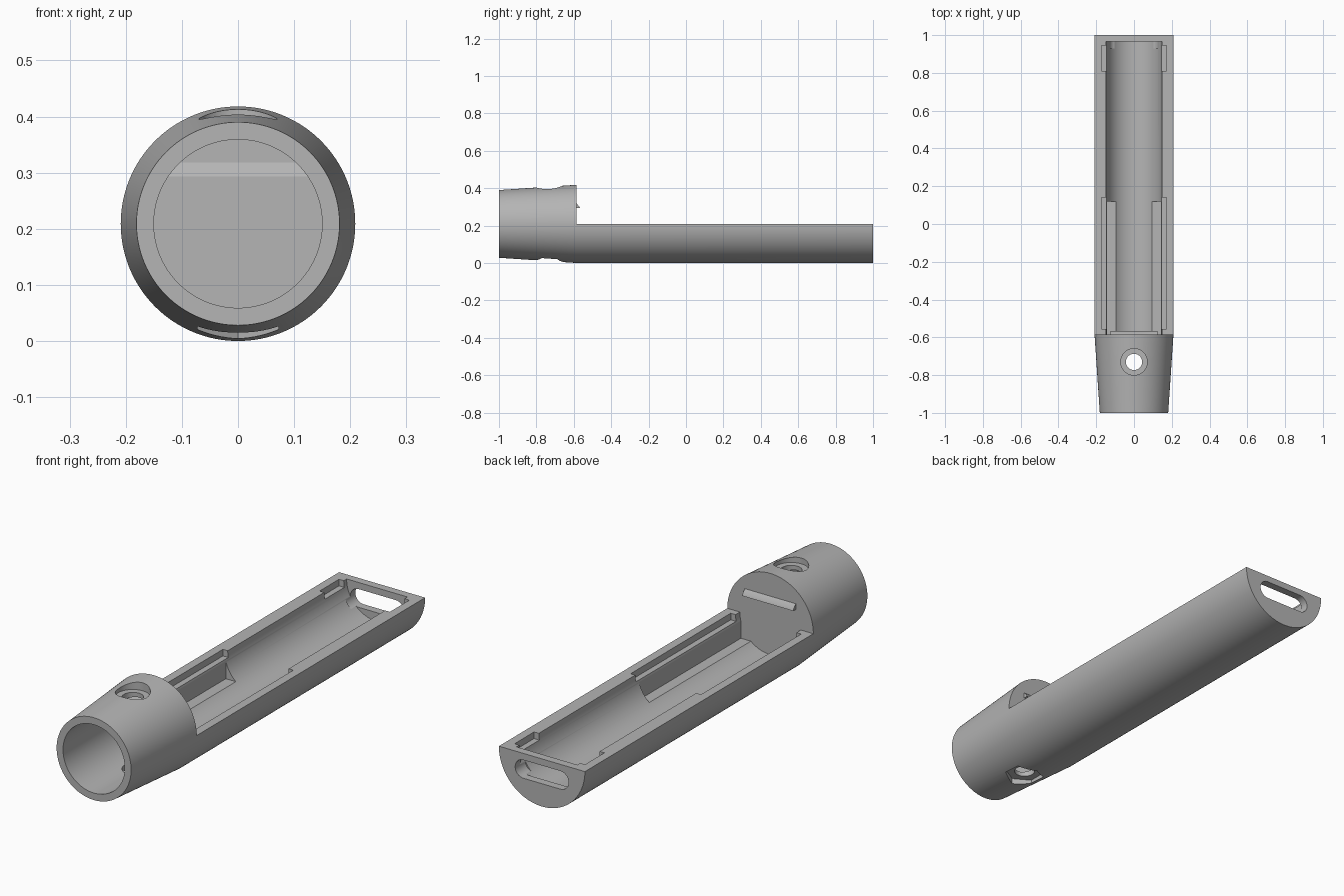
import bpy, bmesh, math
from mathutils import Matrix

old = bpy.data.objects.get("Cube")
if old:
    bpy.data.objects.remove(old)

R = 0.209          # outer radius and height of the axis
STEP = -0.585      # where the socket meets the open tray

grey = bpy.data.materials.new("plain grey")
grey.use_nodes = True
grey.diffuse_color = (0.46, 0.46, 0.46, 1)
grey.node_tree.nodes["Principled BSDF"].inputs["Base Color"].default_value = (0.46, 0.46, 0.46, 1)


def finish(name, bm):
    bmesh.ops.recalc_face_normals(bm, faces=bm.faces)
    mesh = bpy.data.meshes.new(name)
    bm.to_mesh(mesh)
    bm.free()
    mesh.materials.append(grey)
    ob = bpy.data.objects.new(name, mesh)
    bpy.context.collection.objects.link(ob)
    return ob


def lathe(name, rings, sides=128):
    """Solid turned around the long axis from (y, radius) rings."""
    bm = bmesh.new()
    loops = []
    for y, r in rings:
        loops.append([bm.verts.new((r * math.cos(2 * math.pi * i / sides), y,
                                    R + r * math.sin(2 * math.pi * i / sides)))
                      for i in range(sides)])
    for a, b in zip(loops, loops[1:]):
        for i in range(sides):
            j = (i + 1) % sides
            bm.faces.new((a[i], a[j], b[j], b[i]))
    bm.faces.new(loops[0])
    bm.faces.new(loops[-1])
    return finish(name, bm)


def box(name, x0, x1, y0, y1, z0, z1):
    bm = bmesh.new()
    place = (Matrix.Translation(((x0 + x1) / 2, (y0 + y1) / 2, (z0 + z1) / 2))
             @ Matrix.Diagonal((x1 - x0, y1 - y0, z1 - z0, 1)))
    bmesh.ops.create_cube(bm, size=1, matrix=place)
    return finish(name, bm)


def post(name, r, z0, z1, sides):
    """Upright cylinder or prism at the screw position."""
    bm = bmesh.new()
    bmesh.ops.create_cone(bm, cap_ends=True, segments=sides, radius1=r, radius2=r, depth=z1 - z0,
                          matrix=Matrix.Translation((0, -0.73, (z0 + z1) / 2)))
    return finish(name, bm)


def prism(name, outline, offset):
    """Extrude a closed outline of 3D points by an offset."""
    bm = bmesh.new()
    face = bm.faces.new([bm.verts.new(p) for p in outline])
    moved = bmesh.ops.extrude_face_region(bm, geom=[face])["geom"]
    bmesh.ops.translate(bm, vec=offset, verts=[v for v in moved if isinstance(v, bmesh.types.BMVert)])
    return finish(name, bm)


def combine(target, tool, operation="DIFFERENCE"):
    mod = target.modifiers.new("cut", "BOOLEAN")
    mod.operation = operation
    mod.solver = "EXACT"
    mod.object = tool
    bpy.context.view_layer.objects.active = target
    bpy.ops.object.modifier_apply(modifier=mod.name)
    bpy.data.objects.remove(tool)


# Outer shell: tapered socket, then straight tray cut at half height
body = lathe("handle_body", [(-1, 0.181), (STEP, R), (1, R)])
combine(body, box("tray_opening", -0.4, 0.4, STEP, 1.2, R, 0.6))

# Tray hollow: round trough, squared front compartment, rim pockets
combine(body, lathe("trough", [(STEP, 0.148), (0.965, 0.148)]))
combine(body, box("front_compartment", -0.143, 0.143, STEP, 0.12, 0.095, 0.3))
for side in (-1, 1):
    for y0, y1 in ((-0.555, 0.14), (0.81, 0.945)):
        x0, x1 = sorted((side * 0.12, side * 0.171))
        combine(body, box("rim_pocket", x0, x1, y0, y1, 0.18, 0.3))

# Rounded slot through the end wall
slot = []
for k in range(34):
    a = math.pi * (k if k < 17 else k - 1) / 16 - math.pi / 2
    shift = 0.09 if k < 17 else -0.09
    slot.append((shift + 0.04 * math.cos(a), 0.93, 0.14 + 0.04 * math.sin(a)))
combine(body, prism("end_slot", slot, (0, 0.2, 0)))

# Socket bore with a sloped step in its end wall
combine(body, lathe("bore", [(-1.1, 0.15), (-0.62, 0.15)]))
recess = lathe("bore_step", [(-0.64, 0.15), (-0.604, 0.15)])
combine(recess, prism("slope", [(-0.3, -0.7, 0), (-0.3, -0.5, 0), (-0.3, -0.5, 0.318),
                                (-0.3, -0.604, 0.318), (-0.3, -0.62, 0.293),
                                (-0.3, -0.7, 0.293)], (0.6, 0, 0)))
combine(body, recess)

# Screw hole, round counterbore above, hexagonal nut recess below
combine(body, post("screw_hole", 0.043, -0.1, 0.6, 48))
combine(body, post("counterbore", 0.07, 0.378, 0.6, 64))
combine(body, post("nut_recess", 0.083, -0.1, 0.04, 6))

# Wedge-shaped catch on the wall above the tray
catch = prism("cover_catch", [(-0.124, STEP - 0.005, 0.293), (-0.124, -0.567, 0.293),
                              (-0.124, -0.57, 0.302), (-0.124, STEP, 0.318),
                              (-0.124, STEP - 0.005, 0.318)], (0.248, 0, 0))
combine(body, catch, "UNION")

bpy.ops.object.select_all(action="DESELECT")
body.select_set(True)
bpy.context.view_layer.objects.active = body
bpy.ops.object.shade_smooth_by_angle(angle=math.radians(25))
